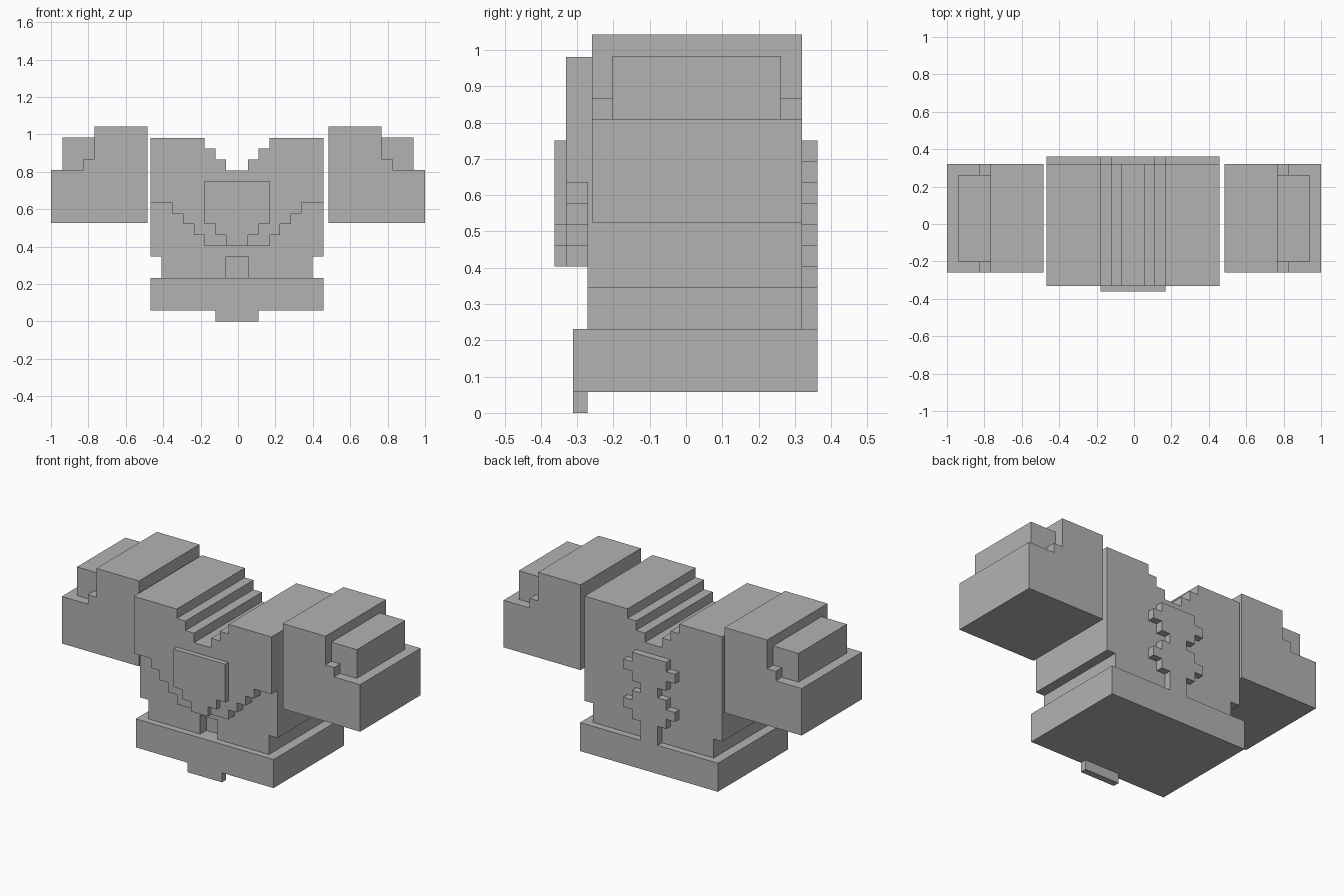
import bpy, bmesh

cube = bpy.data.objects.get("Cube")
if cube:
    bpy.data.objects.remove(cube, do_unlink=True)

U = 0.0577      # block grid step
CX = -0.0055    # centre line of the torso

grey = bpy.data.materials.new("plain_grey")
grey.use_nodes = True
COLOUR = (0.45, 0.45, 0.45, 1)
grey.diffuse_color = COLOUR
grey.node_tree.nodes["Principled BSDF"].inputs["Base Color"].default_value = COLOUR


def prism(name, outline, y0, y1):
    """Extrude an x-z outline from y0 back to y1."""
    bm = bmesh.new()
    face = bm.faces.new([bm.verts.new((x, y0, z)) for x, z in outline])
    out = bmesh.ops.extrude_face_region(bm, geom=[face])
    moved = [g for g in out["geom"] if isinstance(g, bmesh.types.BMVert)]
    bmesh.ops.translate(bm, verts=moved, vec=(0, y1 - y0, 0))
    bmesh.ops.recalc_face_normals(bm, faces=bm.faces[:])
    mesh = bpy.data.meshes.new(name)
    bm.to_mesh(mesh)
    bm.free()
    mesh.materials.append(grey)
    obj = bpy.data.objects.new(name, mesh)
    bpy.context.collection.objects.link(obj)
    return obj


def rect(x0, x1, z0, z1):
    return [(x0, z0), (x1, z0), (x1, z1), (x0, z1)]


def symmetric(half):
    """Close a right-hand outline given in grid steps by mirroring it."""
    pts = half + [(-x, z) for x, z in reversed(half) if x]
    return [(CX + x * U, z * U) for x, z in pts]


def stairs(widths, z0):
    """Half outline of one-step-high rows, listed from the bottom up."""
    pts = []
    for i, w in enumerate(widths):
        for p in ((w, z0 + i), (w, z0 + i + 1)):
            if len(pts) > 1 and pts[-1][0] == w and pts[-2][0] == w:
                pts.pop()
            if not pts or pts[-1] != p:
                pts.append(p)
    return pts


# Stepped neckline shared by the torso and the chest layer
neck = [(8, 17), (3, 17), (3, 16), (2, 16), (2, 15), (1, 15), (1, 14)]

# Belt and its front tab
prism("belt", symmetric([(8, 1), (8, 4)]), -0.311, 0.362)
prism("belt_tab", symmetric([(2, 0), (2, 1)]), -0.311, -0.272)

# Waist, with a slot at the middle of the front
prism("waist", symmetric([(7, 4), (7, 6)]), -0.212, 0.32)
for side, s in (("left", 1), ("right", -1)):
    prism(f"{side}_waist_front",
          rect(CX + s * U, CX + s * 7 * U, 4 * U, 6 * U), -0.272, -0.212)

# Torso and raised chest layer with a stepped lower edge
prism("torso", symmetric([(8, 6)] + neck), -0.272, 0.32)
prism("chest_layer", symmetric(stairs([3, 4, 5, 6], 7) + [(8, 11)] + neck),
      -0.331, -0.272)

# Chest plate and back spine
prism("chest_plate", symmetric(stairs([1, 2, 3, 3, 3, 3], 7)), -0.362, -0.331)
prism("back_spine", symmetric(stairs([1, 1, 2, 3, 2, 1, 2, 3, 2], 4)), 0.32, 0.362)

# Shoulder sleeves with a stepped outer top and a raised block
sleeve = [(0.483, 0.525), (1, 0.525), (1, 0.81), (0.826, 0.81),
          (0.826, 0.868), (0.768, 0.868), (0.768, 1.042), (0.483, 1.042)]
block = rect(0.768, 0.938, 0.81, 0.984)
for side, s in (("left", 1), ("right", -1)):
    prism(f"{side}_sleeve", [(s * x, z) for x, z in sleeve], -0.259, 0.32)
    prism(f"{side}_sleeve_block", [(s * x, z) for x, z in block], -0.202, 0.262)
